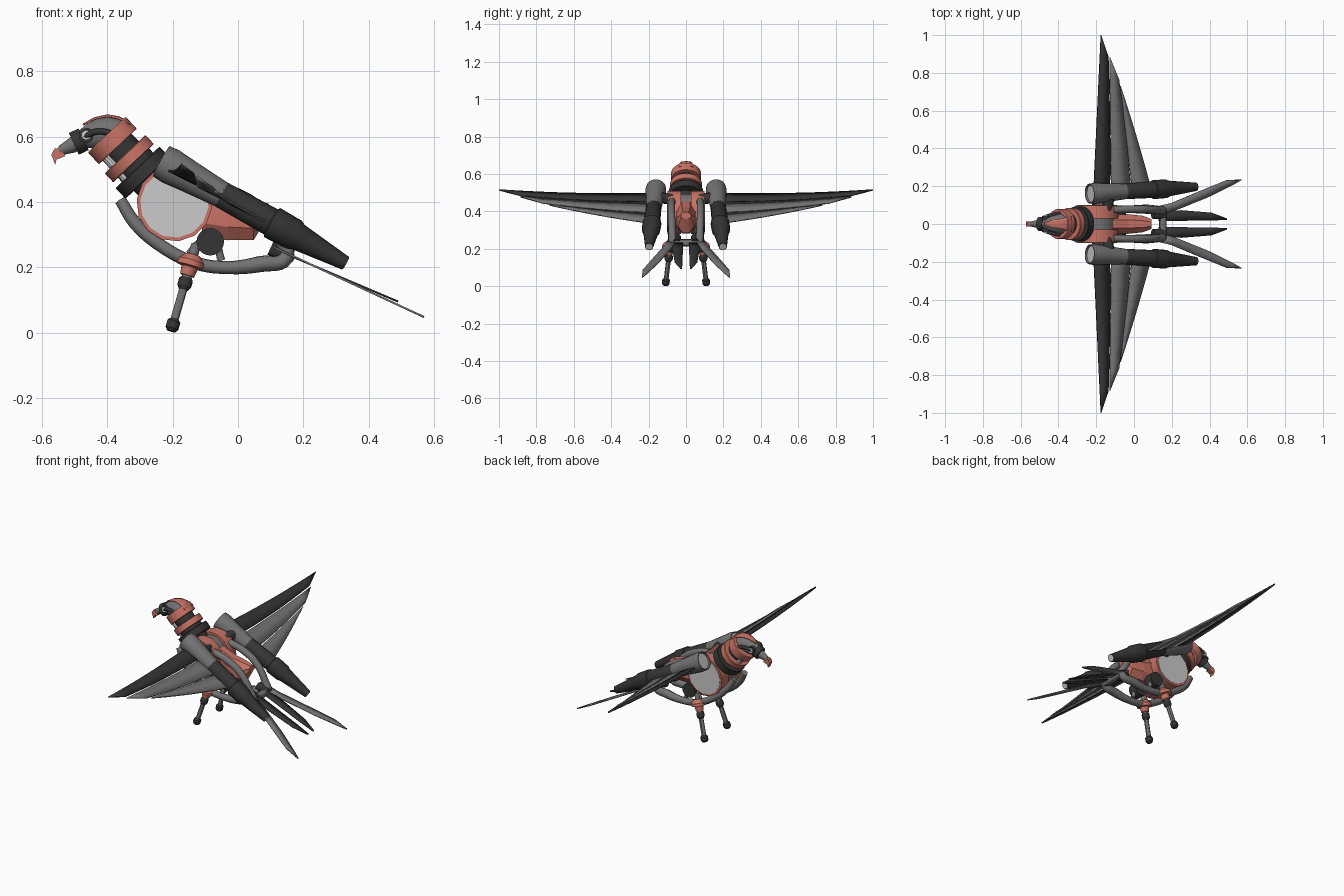
import bpy, bmesh, math
from mathutils import Vector

if "Cube" in bpy.data.objects:
    bpy.data.objects.remove(bpy.data.objects["Cube"])

def material(name, c):
    m = bpy.data.materials.new(name)
    m.diffuse_color = (*c, 1)
    m.use_nodes = True
    m.node_tree.nodes["Principled BSDF"].inputs["Base Color"].default_value = m.diffuse_color
    return m

RED = material("salmon", (0.58, 0.17, 0.13))
DARK = material("charcoal", (0.035, 0.035, 0.035))
GREY = material("mid_grey", (0.17, 0.17, 0.17))
LIGHT = material("light_grey", (0.6, 0.6, 0.6))

def finish(name, verts, faces, mat, mirror=False, angle=30, thick=0):
    me = bpy.data.meshes.new(name)
    me.from_pydata([tuple(v) for v in verts], [], faces)
    bm = bmesh.new()
    bm.from_mesh(me)
    bmesh.ops.recalc_face_normals(bm, faces=bm.faces)
    bm.to_mesh(me)
    bm.free()
    ob = bpy.data.objects.new(name, me)
    bpy.context.collection.objects.link(ob)
    me.materials.append(mat)
    if thick:
        s = ob.modifiers.new("thickness", 'SOLIDIFY')
        s.thickness, s.offset = thick, 0
    if mirror:
        ob.modifiers.new("mirror", 'MIRROR').use_axis = (False, True, False)
    if angle:
        bpy.ops.object.select_all(action='DESELECT')
        ob.select_set(True)
        bpy.context.view_layer.objects.active = ob
        bpy.ops.object.shade_smooth_by_angle(angle=math.radians(angle))
    return ob

def skin(rings):
    """Join equal-length vertex rings and cap both ends."""
    n = len(rings[0])
    verts = [v for r in rings for v in r]
    faces = [(i*n + j, i*n + (j+1) % n, (i+1)*n + (j+1) % n, (i+1)*n + j)
             for i in range(len(rings)-1) for j in range(n)]
    faces += [tuple(range(n)), tuple(range((len(rings)-1)*n, len(rings)*n))]
    return verts, faces

def lathe(name, a, b, prof, mat, n=20, mirror=False):
    """Turn a (fraction along a-b, radius) profile about the line a-b."""
    a, b = Vector(a), Vector(b)
    d = (b-a).normalized()
    u = d.orthogonal().normalized()
    w = d.cross(u)
    rings = [[a + (b-a)*t + r*(u*math.cos(2*math.pi*k/n) + w*math.sin(2*math.pi*k/n))
              for k in range(n)] for t, r in prof]
    return finish(name, *skin(rings), mat, mirror)

def rod(name, a, b, r, mat, n=20, mirror=False):
    return lathe(name, a, b, [(0, r), (1, r)], mat, n, mirror)

def loft(name, secs, mat, n=16, angle=30):
    """Elliptical sections (x, z, half width, half height) along x."""
    rings = [[(x, ry*math.cos(2*math.pi*(k+.5)/n), z + rz*math.sin(2*math.pi*(k+.5)/n))
              for k in range(n)] for x, z, ry, rz in secs]
    return finish(name, *skin(rings), mat, angle=angle)

def prism(name, pts, y0, y1, mat, mirror=False):
    return finish(name, *skin([[(x, y, z) for x, z in pts] for y in (y0, y1)]), mat, mirror, 0)

def strip(name, rows, thick, mat, mirror=True):
    """Thin plate from rows of points across its width."""
    n = len(rows[0])
    faces = [(i*n+j, i*n+j+1, (i+1)*n+j+1, (i+1)*n+j)
             for i in range(len(rows)-1) for j in range(n-1)]
    return finish(name, [p for r in rows for p in r], faces, mat, mirror, 30, thick)

def pipe(name, pts, r, mat, mirror=True):
    """Round tube through points; an optional fourth value scales the radius."""
    cu = bpy.data.curves.new(name, 'CURVE')
    cu.dimensions, cu.bevel_depth, cu.bevel_resolution = '3D', r, 3
    cu.resolution_u, cu.use_fill_caps = 6, True
    sp = cu.splines.new('BEZIER')
    sp.bezier_points.add(len(pts)-1)
    for bp, p in zip(sp.bezier_points, pts):
        bp.co = p[:3]
        bp.radius = p[3] if len(p) > 3 else 1
        bp.handle_left_type = bp.handle_right_type = 'AUTO'
    cu.materials.append(mat)
    ob = bpy.data.objects.new(name, cu)
    bpy.context.collection.objects.link(ob)
    if mirror:
        ob.modifiers.new("mirror", 'MIRROR').use_axis = (False, True, False)

# Head: skull, muzzle collar, eyes, brow tubes, crest and hooked beak
loft("skull", [(-.55, .556, .013, .015), (-.5, .58, .024, .029), (-.465, .602, .034, .036),
               (-.43, .61, .045, .049), (-.395, .61, .055, .053), (-.35, .595, .056, .056)], GREY)
rod("muzzle_collar", (-.503, 0, .578), (-.473, 0, .592), .037, DARK, 14)
rod("eye_socket", (-.465, .02, .603), (-.465, .042, .603), .023, DARK, 16, True)
rod("eye", (-.465, .025, .605), (-.465, .047, .605), .015, LIGHT, 16, True)
pipe("brow_tube", [(-.475, .036, .598), (-.43, .05, .616), (-.37, .058, .605)], .01, DARK)
strip("crest_plate", [[(x, w*s, z - .12*w*s*s) for s in (-1, -.5, 0, .5, 1)]
      for x, z, w in ((-.475, .637, .008), (-.44, .657, .018), (-.4, .666, .026),
                      (-.365, .66, .034), (-.33, .643, .04))], .005, RED, False)
prism("beak", [(-.54, .567), (-.562, .563), (-.572, .545), (-.56, .514), (-.556, .53),
               (-.53, .54)], -.013, .013, RED)

# Neck: dark core with stacked rings along a diagonal axis
A = Vector((.685, 0, -.728))
C = Vector((-.385, 0, .588))
rod("neck_core", C - A*.01, C + A*.2, .058, DARK, 24)
for i, (t, r, w, m) in enumerate(((0, .08, .05, RED), (.076, .086, .038, RED),
                                  (.105, .066, .03, DARK), (.135, .093, .045, DARK))):
    c = C + A*t
    lathe("neck_ring_%d" % i, c - A*w/2, c + A*w/2,
          [(0, r-.002), (.06, r), (.94, r), (1, r-.002)], m, 24)
N = Vector((-.728, 0, -.685))
for i, y in enumerate((-.035, 0, .035)):
    o = N*.05 + Vector((0, y, 0))
    rod("throat_rod_%d" % i, C + o, C + A*.13 + o, .014, LIGHT, 10)

# Body: twin drums with inset faces, centre core, rear hull
for name, y0, y1, r, m in (("drum_rim", .028, .098, .116, RED), ("drum_face", .09, .101, .105, LIGHT)):
    lathe(name, (-.195, y0, .395), (-.195, y1, .395), [(0, r), (1, r)], m, 14, True)
rod("body_core", (-.195, -.03, .395), (-.195, .03, .395), .1, GREY, 20)
loft("rear_hull", [(-.11, .37, .055, .09), (-.03, .352, .056, .075), (.048, .345, .047, .067),
                   (.093, .377, .028, .02)], RED, 8, 0)
rod("hip_disc", (-.085, .04, .278), (-.085, .095, .278), .042, DARK, 24, True)
pipe("hip_strut", [(-.15, .075, .24), (-.115, .07, .275), (-.075, .07, .275), (-.05, .07, .22)], .012, GREY)

# Tubular frame: keel rails sweep under the body and loop back over the top
pipe("frame_rail", [(-.36, .05, .405, .9), (-.315, .064, .335), (-.23, .074, .262), (-.13, .078, .213),
                    (-.03, .078, .199), (.07, .078, .21, 1.25), (.148, .072, .23, 1.1), (.13, .074, .285),
                    (.07, .077, .375), (-.02, .078, .43), (-.11, .076, .455)], .02, GREY)
rod("frame_crossbar", (.153, -.072, .232), (.153, .072, .232), .021, GREY, 12)
rod("tail_mount", (.10, -.05, .26), (.165, -.05, .23), .024, DARK, 12, True)

# Engines: flared intake, barrel, collar and tapered nozzle, splayed outwards
P, Q = Vector((-.235, .16, .525)), Vector((.33, .197, .212))
E = lambda t: P.lerp(Q, t)
lathe("engine_intake", E(0), E(.33), [(.2, .042), (.06, .044), (0, .048), (0, .053), (.15, .056),
                                      (.45, .05), (1, .041)], GREY, 20, True)
rod("intake_disc", E(.015), E(.07), .046, LIGHT, 20, True)
lathe("engine_barrel", E(.3), E(1), [(0, .036), (.02, .041), (.42, .044), (.43, .051), (.6, .049),
                                     (.63, .042), (1, .022)], DARK, 16, True)
rod("nozzle_disc", E(.99), E(1.002), .018, LIGHT, 16, True)
rod("engine_pylon", (-.15, .05, .46), (-.13, .15, .475), .03, DARK, 12, True)

# Wings: three feather blades on a backward-sloping surface
def wing_z(x, y):
    return .49 + .037*max(0, (y-.2)/.8)**2 - .5*(x+.2)

def blade(name, root, tip, rear_tip, rear_root, mat, dz=0):
    rows = []
    for i in range(9):
        t = i/8
        row = []
        for p, q, k in ((root, tip, 0), (rear_root, rear_tip, 1)):
            x, y = (p[j] + (q[j]-p[j])*t for j in (0, 1))
            x += k*.004*math.sin(math.pi*t)
            row.append((x, y, wing_z(x, y) + dz))
        rows.append(row)
    strip(name, rows, .008, mat)

blade("wing_blade_front", (-.215, .15), (-.175, 1.0), (-.136, .885), (-.128, .15), DARK)
blade("wing_blade_middle", (-.12, .15), (-.129, .885), (-.08, .765), (-.014, .15), GREY, -.004)
blade("wing_blade_rear", (-.006, .15), (-.072, .73), (-.058, .69), (.1, .15), GREY, -.008)

# Tail: splayed outer feathers and short inner feathers
def feather(name, secs, z0, slope, mat):
    strip(name, [[(xa, ya, z0 + slope*(xa-.13)), (xb, yb, z0 + slope*(xb-.13))]
                 for xa, ya, xb, yb in secs], .006, mat)

feather("tail_feather_outer", [(.11, .09, .13, .045), (.2, .112, .24, .08), (.35, .175, .4, .145),
                               (.49, .232, .53, .21), (.568, .236, .57, .233)], .252, -.465, GREY)
feather("tail_feather_inner", [(.13, .066, .13, .016), (.25, .073, .25, .017), (.41, .06, .41, .018),
                               (.49, .03, .49, .022)], .248, -.425, DARK)

# Legs: hip strut, red collars, knee joint, shin and foot knob
H, F = Vector((-.128, .078, .27)), Vector((-.205, .11, .004))
L = lambda t: H.lerp(F, t)
rod("thigh", L(0), L(.45), .015, GREY, 16, True)
lathe("hip_collar", L(.12), L(.36), [(0, .022), (.3, .042), (.55, .042), (.6, .026), (1, .022)],
      RED, 16, True)
lathe("knee_joint", L(.38), L(.52), [(0, .017), (.2, .022), (.7, .022), (1, .015)], DARK, 14, True)
rod("shin", L(.45), L(.93), .013, GREY, 12, True)
lathe("foot", L(.86), L(1), [(0, .014), (.2, .021), (.75, .021), (1, .013)], DARK, 12, True)
